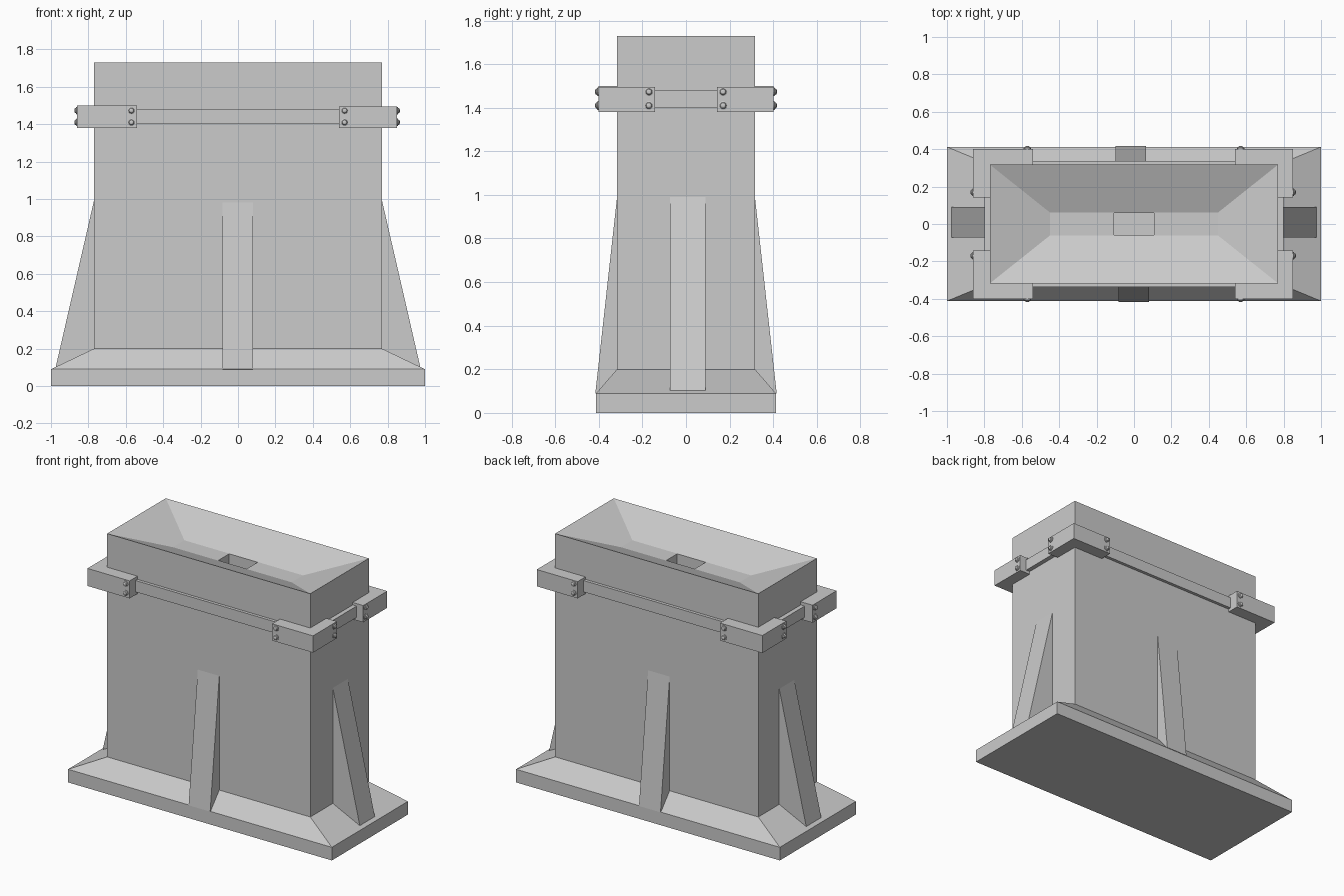
import bpy, bmesh, math
from mathutils import Matrix, Vector

if "Cube" in bpy.data.objects:
    bpy.data.objects.remove(bpy.data.objects["Cube"])


def make(name, bm):
    bmesh.ops.recalc_face_normals(bm, faces=bm.faces)
    me = bpy.data.meshes.new(name)
    bm.to_mesh(me)
    bm.free()
    ob = bpy.data.objects.new(name, me)
    bpy.context.collection.objects.link(ob)
    return ob


def loft_rects(name, rings):
    """Stack of rectangles (half x, half y, z), capped at both ends."""
    bm = bmesh.new()
    loops = [[bm.verts.new((sx * x, sy * y, z))
              for sx, sy in ((-1, -1), (1, -1), (1, 1), (-1, 1))] for x, y, z in rings]
    for a, b in zip(loops, loops[1:]):
        for i in range(4):
            j = (i + 1) % 4
            bm.faces.new((a[i], a[j], b[j], b[i]))
    bm.faces.new(loops[0])
    bm.faces.new(loops[-1])
    return make(name, bm)


def extrude(name, pts, vec):
    """Extrude a flat polygon along a vector."""
    bm = bmesh.new()
    face = bm.faces.new([bm.verts.new(p) for p in pts])
    geo = bmesh.ops.extrude_face_region(bm, geom=[face])['geom']
    bmesh.ops.translate(bm, vec=vec, verts=[g for g in geo if isinstance(g, bmesh.types.BMVert)])
    return make(name, bm)


def bolt(name, pos, out):
    """Washer with a domed head, facing along 'out'."""
    bm = bmesh.new()
    profile = [(0.020, -0.004), (0.020, 0.004), (0.015, 0.006), (0.012, 0.012), (0.006, 0.015)]
    n = 12
    loops = [[bm.verts.new((r * math.cos(2 * math.pi * k / n), r * math.sin(2 * math.pi * k / n), h))
              for k in range(n)] for r, h in profile]
    for a, b in zip(loops, loops[1:]):
        for i in range(n):
            j = (i + 1) % n
            bm.faces.new((a[i], a[j], b[j], b[i]))
    bm.faces.new(loops[0])
    bm.faces.new(loops[-1])
    rot = Vector(out).to_track_quat('Z', 'Y').to_matrix().to_4x4()
    bm.transform(Matrix.Translation(pos) @ rot)
    make(name, bm)


# Plinth, pillar, sunken funnel top and socket in one closed shell
loft_rects("pillar_body", [
    (1.0, 0.412, 0), (1.0, 0.412, 0.09), (0.77, 0.317, 0.2), (0.77, 0.317, 1.73),
    (0.45, 0.062, 1.625), (0.108, 0.059, 1.625), (0.108, 0.059, 1.4)])

# Tapered buttresses, one on each side
for s, name, x0, x1 in ((-1, "front", -0.083, 0.08), (1, "back", -0.098, 0.065)):
    extrude(name + "_buttress",
            [(x0, s * 0.28, 0.08), (x0, s * 0.416, 0.09), (x0, s * 0.315, 1.0), (x0, s * 0.28, 1.0)],
            (x1 - x0, 0, 0))
for s, name in ((-1, "left"), (1, "right")):
    extrude(name + "_buttress",
            [(s * 0.72, -0.073, 0.08), (s * 0.975, -0.073, 0.1), (s * 0.768, -0.073, 1.0),
             (s * 0.72, -0.073, 1.0)], (0, 0.163, 0))

# Strap around the pillar
loft_rects("strap", [(0.8, 0.338, 1.4), (0.8, 0.338, 1.478)])

# L-shaped corner brackets with bolts on both legs
for sx in (-1, 1):
    for sy in (-1, 1):
        tag = ("left" if sx < 0 else "right") + ("_front" if sy < 0 else "_back")
        ox = 0.86 if sx < 0 else 0.85
        top = 1.5 if sx < 0 else 1.495
        shape = [(ox, 0.402), (0.54, 0.402), (0.54, 0.31), (0.76, 0.31), (0.76, 0.142), (ox, 0.142)]
        extrude("bracket_" + tag, [(sx * x, sy * y, 1.38) for x, y in shape], (0, 0, top - 1.38))
        for i, z in enumerate((1.41, 1.473)):
            bolt(f"long_bolt_{tag}_{i}", (sx * 0.57, sy * 0.402, z), (0, sy, 0))
            bolt(f"side_bolt_{tag}_{i}", (sx * ox, sy * 0.17, z), (sx, 0, 0))
